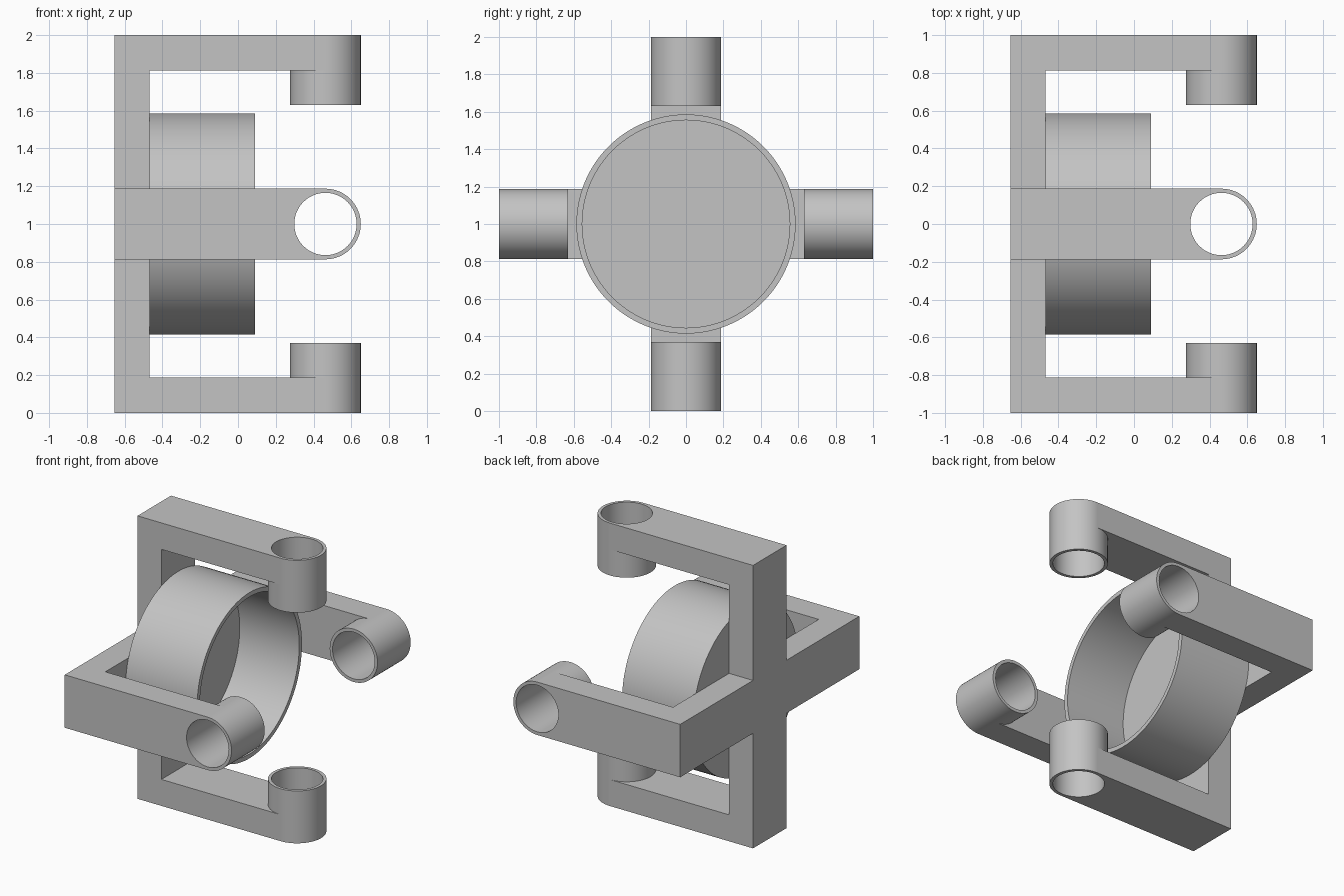
import bpy, bmesh, math
from mathutils import Matrix, Vector

if "Cube" in bpy.data.objects:
    bpy.data.objects.remove(bpy.data.objects["Cube"])

W = 0.187                     # bar thickness, half bar width and ring radius
X0, X1, XR = -0.655, -0.468, 0.463   # back, plate front, ring centre
SEG = 64

grey = bpy.data.materials.new("light grey")
grey.diffuse_color = (0.55, 0.55, 0.55, 1)
grey.use_nodes = True
grey.node_tree.nodes["Principled BSDF"].inputs["Base Color"].default_value = grey.diffuse_color


def finish(bm, name, matrix=Matrix()):
    bmesh.ops.recalc_face_normals(bm, faces=bm.faces)
    bm.transform(Matrix.Translation((0, 0, 1)) @ matrix)
    mesh = bpy.data.meshes.new(name)
    bm.to_mesh(mesh)
    bm.free()
    mesh.materials.append(grey)
    ob = bpy.data.objects.new(name, mesh)
    bpy.context.collection.objects.link(ob)
    bpy.ops.object.select_all(action='DESELECT')
    ob.select_set(True)
    bpy.context.view_layer.objects.active = ob
    bpy.ops.object.shade_smooth_by_angle(angle=math.radians(30))
    return ob


def prism(points, offset):
    bm = bmesh.new()
    face = bm.faces.new([bm.verts.new(p) for p in points])
    ext = bmesh.ops.extrude_face_region(bm, geom=[face], use_keep_orig=True)
    verts = [v for v in ext["geom"] if isinstance(v, bmesh.types.BMVert)]
    bmesh.ops.translate(bm, verts=verts, vec=Vector(offset))
    return bm


def lathe(profile, closed):
    """Spin (radius, height) points around z; open profiles get end caps."""
    bm = bmesh.new()
    rings = []
    for r, h in profile:
        rings.append([bm.verts.new((r * math.cos(2 * math.pi * i / SEG),
                                    r * math.sin(2 * math.pi * i / SEG), h))
                      for i in range(SEG)])
    pairs = list(zip(rings, rings[1:]))
    if closed:
        pairs.append((rings[-1], rings[0]))
    else:
        bm.faces.new(rings[0])
        bm.faces.new(rings[-1])
    for a, b in pairs:
        for i in range(SEG):
            j = (i + 1) % SEG
            bm.faces.new((a[i], a[j], b[j], b[i]))
    return bm


# cross-shaped back plate
cross = []
for k in range(4):
    c, s = math.cos(k * math.pi / 2), math.sin(k * math.pi / 2)
    for a, b in ((1, -W), (1, W), (W, W)):
        cross.append((X0, a * c - b * s, a * s + b * c))
finish(prism(cross, (X1 - X0, 0, 0)), "back_cross")

# four forward arms, each with a socket ring at its tip
arc = [(XR + W * math.cos(t), W * math.sin(t), 1 - W)
       for t in (math.pi / 2 + math.pi * i / (SEG // 2) for i in range(SEG // 2 + 1))]
outline = [(X1, -W, 1 - W), (X1, W, 1 - W)] + arc
RI = 0.165
socket = [(W, 0.63), (W, 1), (RI, 1), (RI, 0.63)]
for k, side in enumerate(("top", "front", "bottom", "back")):
    turn = Matrix.Rotation(k * math.pi / 2, 4, 'X')
    finish(prism(outline, (0, 0, W)), side + "_arm", turn)
    finish(lathe(socket, True), side + "_socket",
           turn @ Matrix.Translation((XR, 0, 0)))

# central cup, open towards +x
SEG = 96
cup = [(0.586, X1), (0.586, 0.09), (0.555, 0.09), (0.555, -0.375)]
finish(lathe(cup, False), "cup", Matrix.Rotation(math.pi / 2, 4, 'Y'))
